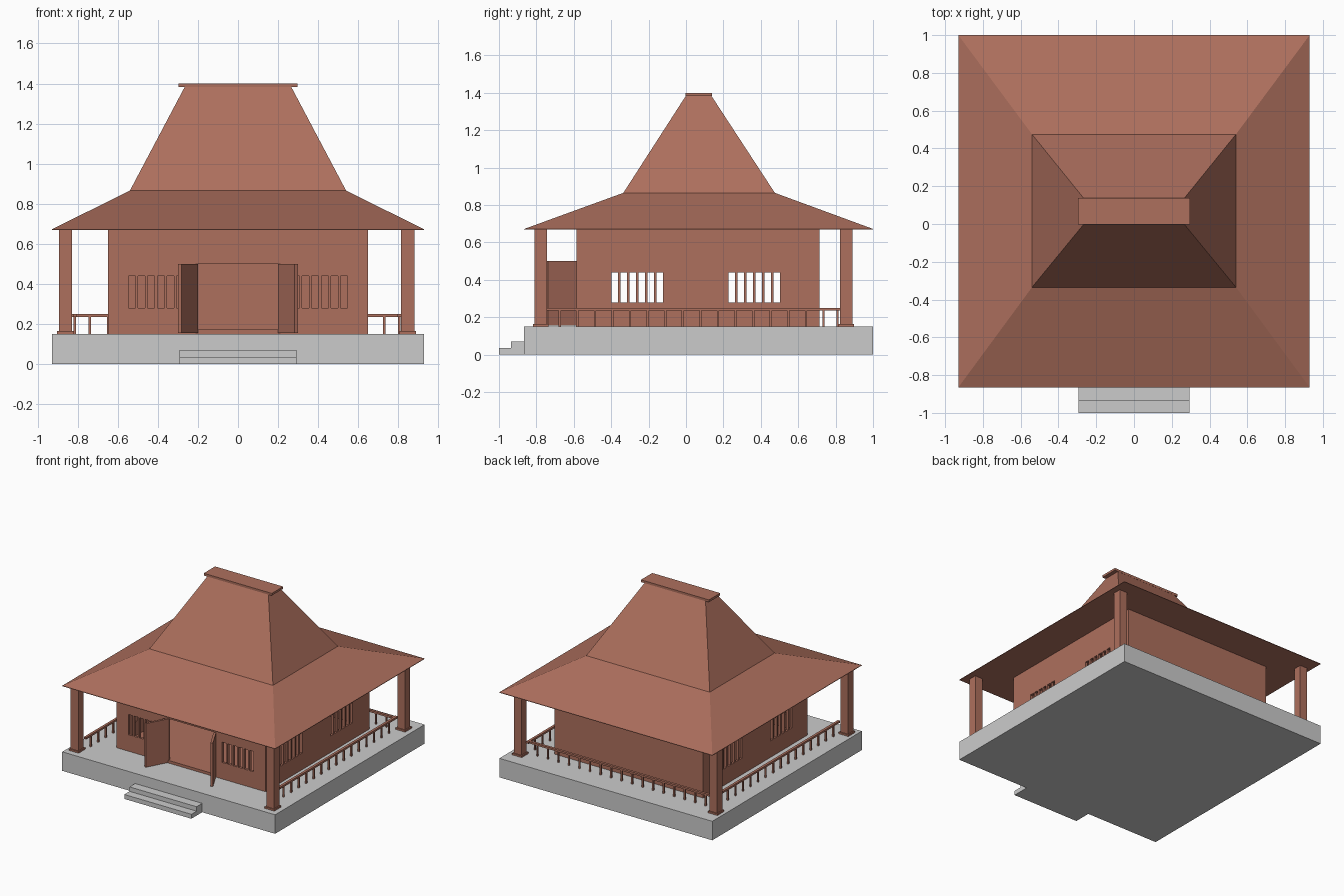
import bpy, bmesh, math
from mathutils import Matrix, Vector

if "Cube" in bpy.data.objects:
    bpy.data.objects.remove(bpy.data.objects["Cube"])

brown = bpy.data.materials.new("terracotta_wood")
brown.diffuse_color = (0.42, 0.16, 0.11, 1)
brown.use_nodes = True
brown.node_tree.nodes["Principled BSDF"].inputs["Base Color"].default_value = brown.diffuse_color


def finish(name, bm, mat=brown):
    bmesh.ops.recalc_face_normals(bm, faces=bm.faces)
    mesh = bpy.data.meshes.new(name)
    bm.to_mesh(mesh)
    bm.free()
    if mat:
        mesh.materials.append(mat)
    ob = bpy.data.objects.new(name, mesh)
    bpy.context.collection.objects.link(ob)
    return ob


def boxes(name, spans, mat=brown):
    """One object from boxes given as (x0, x1, y0, y1, z0, z1)."""
    bm = bmesh.new()
    for x0, x1, y0, y1, z0, z1 in spans:
        m = Matrix.Translation(((x0 + x1) / 2, (y0 + y1) / 2, (z0 + z1) / 2))
        m = m @ Matrix.Diagonal((x1 - x0, y1 - y0, z1 - z0, 1))
        bmesh.ops.create_cube(bm, size=1, matrix=m)
    return finish(name, bm, mat)


def post(x, y, r, z0, z1):
    return (x - r, x + r, y - r, y + r, z0, z1)


def cut(ob, cutter):
    mod = ob.modifiers.new("cut", 'BOOLEAN')
    mod.object = cutter
    mod.solver = 'EXACT'
    cutter.hide_render = True
    cutter.hide_viewport = True
    cutter.display_type = 'WIRE'


# stone platform and front steps
boxes("platform", [(-0.93, 0.93, -0.865, 1.0, 0, 0.15)], None)
boxes("lower_step", [(-0.293, 0.293, -1.0, -0.935, 0, 0.035)], None)
boxes("upper_step", [(-0.293, 0.293, -0.935, -0.865, 0, 0.07)], None)

# hollow house walls with a raised floor
walls = boxes("walls", [(-0.65, 0.65, -0.585, 0.715, 0.15, 0.67)])
room = boxes("room_cutter", [(-0.63, 0.63, -0.565, 0.695, 0.17, 0.75)])

# doorway and slatted windows (the side slots pass through both walls)
holes = [(-0.2, 0.2, -0.65, -0.5, 0.171, 0.5)]
for i in range(6):
    d = i * 0.048
    for x in (-0.547 + d, 0.512 - d):
        holes.append((x, x + 0.035, -0.65, -0.5, 0.28, 0.44))
    for y in (-0.397, 0.228):
        holes.append((-0.7, 0.7, y + d, y + d + 0.034, 0.28, 0.44))
openings = boxes("opening_cutter", holes)
cut(walls, room)
cut(walls, openings)

# open double doors
for side, name in ((-1, "left_door"), (1, "right_door")):
    door = boxes(name, [(0, 0.178, -0.009, 0.009, 0, 0.345)])
    door.location = (side * 0.207, -0.585, 0.155)
    door.rotation_euler.z = -math.pi / 2 + side * math.radians(28)

# corner posts with plinths
corners = [(x, y) for x in (-0.862, 0.848) for y in (-0.776, 0.857)]
boxes("corner_posts", [post(x, y, 0.033, 0.15, 0.67) for x, y in corners])
boxes("post_plinths", [post(x, y, 0.042, 0.15, 0.163) for x, y in corners])

# railings on both sides and the back
for x, name in ((-0.815, "left_railing"), (0.805, "right_railing")):
    bars = [(x - 0.01, x + 0.01, -0.745, 0.83, 0.235, 0.25)]
    bars += [post(x, 0.735 - i * 0.094, 0.006, 0.15, 0.237) for i in range(16)]
    boxes(name, bars)
bars = [(-0.83, 0.816, 0.8, 0.82, 0.235, 0.25)]
bars += [post(-0.74 + i * 0.0919, 0.81, 0.006, 0.15, 0.237) for i in range(17)]
boxes("back_railing", bars)

# two-pitch hipped roof, lofted through rectangular rings (x, y0, y1, z)
bm = bmesh.new()
rings = []
for x, y0, y1, z in ((0.93, -0.865, 1.0, 0.668), (0.93, -0.865, 1.0, 0.672),
                     (0.54, -0.335, 0.475, 0.865), (0.265, 0.0, 0.135, 1.385)):
    rings.append([bm.verts.new(p) for p in
                  ((-x, y0, z), (x, y0, z), (x, y1, z), (-x, y1, z))])
for a, b in zip(rings, rings[1:]):
    for i in range(4):
        j = (i + 1) % 4
        bm.faces.new((a[i], a[j], b[j], b[i]))
bm.faces.new(rings[0][::-1])
bm.faces.new(rings[-1])
finish("roof", bm)
boxes("ridge_cap", [(-0.297, 0.297, -0.003, 0.138, 1.382, 1.4)])
